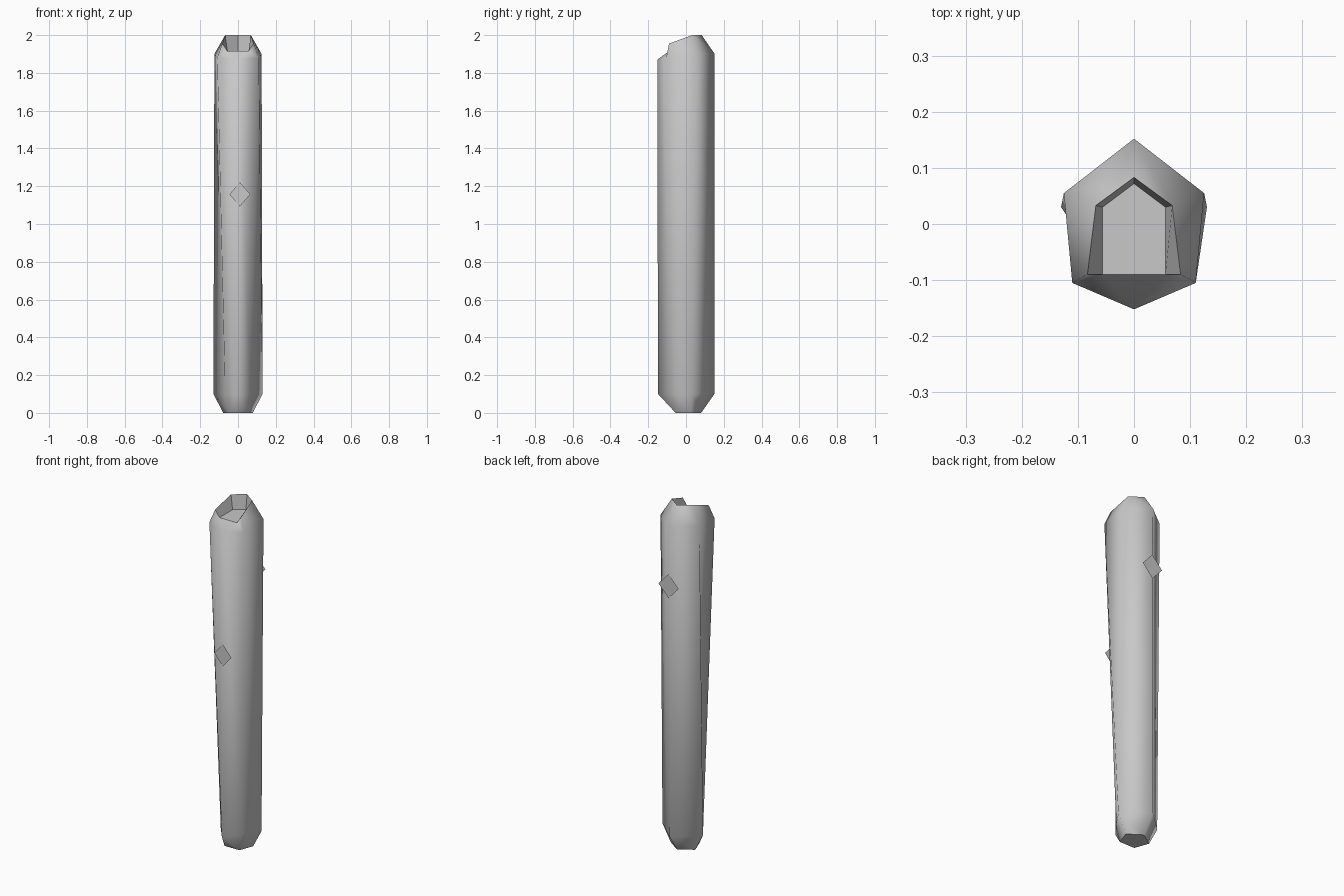
import bpy
import bmesh

cube = bpy.data.objects.get("Cube")
if cube:
    bpy.data.objects.remove(cube, do_unlink=True)

# Single plain grey
grey = bpy.data.materials.new("plain_grey")
grey.use_nodes = True
grey.diffuse_color = (0.58, 0.58, 0.58, 1)
bsdf = next(n for n in grey.node_tree.nodes if n.type == 'BSDF_PRINCIPLED')
bsdf.inputs["Base Color"].default_value = grey.diffuse_color


def finish(bm, name):
    mesh = bpy.data.meshes.new(name)
    bm.to_mesh(mesh)
    bm.free()
    mesh.materials.append(grey)
    obj = bpy.data.objects.new(name, mesh)
    bpy.context.collection.objects.link(obj)
    return obj


def ring(bm, half):
    """Closed loop from points on the +x side, back to front, mirrored in x."""
    mirrored = [(-x, y, z) for x, y, z in reversed(half) if x > 0]
    return [bm.verts.new(p) for p in half + mirrored]


def bridge(bm, low, high):
    n = len(low)
    return [bm.faces.new((low[i], low[(i + 1) % n], high[(i + 1) % n], high[i]))
            for i in range(n)]


# Faceted post with chamfered ends and an open notch at the top
bm = bmesh.new()
cap = ring(bm, [(0, .08, 0), (.078, .027, 0), (.048, -.055, 0)])
base = ring(bm, [(0, .15, .1), (.13, .03, .1), (.068, -.061, .1), (0, -.148, .1)])
shoulder = ring(bm, [(0, .152, 1.9), (.125, .055, 1.9), (.11, -.105, 1.88), (0, -.152, 1.87)])
rim = ring(bm, [(0, .083, 2), (.068, .033, 2), (.083, -.09, 1.955)])
floor = ring(bm, [(0, .072, 1.915), (.056, .03, 1.915), (.056, -.09, 1.915)])

bridge(bm, base, shoulder)
hard = [bm.faces.new(cap), bm.faces.new(floor)]

# Chamfers and pocket walls, leaving the front to the notch lip
steps = [(0, 1), (1, 2), (-2, -1), (-1, 0)]
for a, b in steps:
    bm.faces.new((cap[a], cap[b], base[b], base[a]))
    bm.faces.new((shoulder[a], shoulder[b], rim[b], rim[a]))
    hard.append(bm.faces.new((rim[a], rim[b], floor[b], floor[a])))
for side in (2, -2):
    bm.faces.new((cap[side], base[side], base[3]))
    bm.faces.new((shoulder[side], floor[side], rim[side]))
    bm.faces.new((shoulder[side], shoulder[3], floor[side]))
bm.faces.new((cap[2], cap[-2], base[3]))
bm.faces.new((shoulder[3], floor[2], floor[-2]))

bmesh.ops.recalc_face_normals(bm, faces=bm.faces)
for f in bm.faces:
    f.smooth = True
for f in hard:
    for e in f.edges:
        e.smooth = False
finish(bm, "post")


# Thin diamond plates on the front and back ridges
def diamond(name, x, y, z, half_width, half_height, facing):
    bm = bmesh.new()
    corners = [(x - half_width, y, z), (x, y, z - half_height),
               (x + half_width, y, z), (x, y, z + half_height)]
    face = bm.faces.new([bm.verts.new(c) for c in corners])
    if face.normal.y * facing < 0 or facing > 0:
        face.normal_flip()
    return finish(bm, name)


diamond("front_diamond", .01, -.153, 1.157, .055, .064, -1)
diamond("back_diamond", .005, .153, 1.555, .064, .07, 1)
